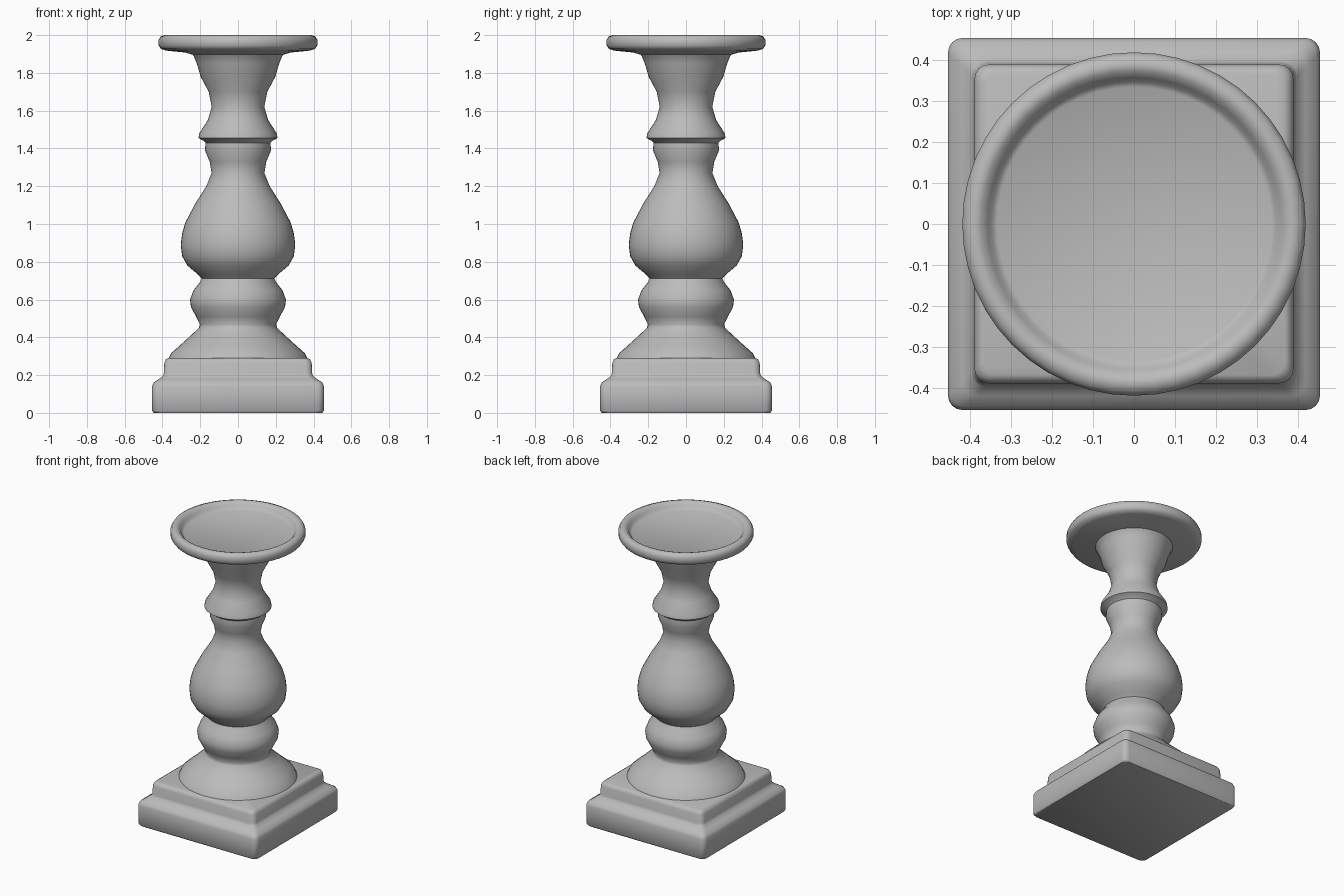
import bpy
import bmesh
import math

if "Cube" in bpy.data.objects:
    bpy.data.objects.remove(bpy.data.objects["Cube"], do_unlink=True)

# One plain grey stone finish
stone = bpy.data.materials.new("grey stone")
stone.use_nodes = True
GREY = (0.5, 0.5, 0.5, 1)
stone.diffuse_color = GREY
stone.node_tree.nodes["Principled BSDF"].inputs["Base Color"].default_value = GREY


def circle(r, sides=48):
    return [(r * math.cos(math.tau * i / sides), r * math.sin(math.tau * i / sides))
            for i in range(sides)]


def soft_square(half, corner=0.035, steps=4):
    """Square outline with rounded corners."""
    points = []
    for sx, sy, start in ((1, 1, 0), (-1, 1, 90), (-1, -1, 180), (1, -1, 270)):
        for i in range(steps + 1):
            a = math.radians(start + 90 * i / steps)
            points.append((sx * (half - corner) + corner * math.cos(a),
                           sy * (half - corner) + corner * math.sin(a)))
    return points


def loft(name, profile, outline, angle):
    """Stack outlines of (size, height) into a closed solid."""
    bm = bmesh.new()
    rings = [[bm.verts.new((x, y, z)) for x, y in outline(size)] for size, z in profile]
    for low, high in zip(rings, rings[1:]):
        n = len(low)
        for i in range(n):
            j = (i + 1) % n
            bm.faces.new((low[i], low[j], high[j], high[i]))
    bm.faces.new(rings[0][::-1])
    bm.faces.new(rings[-1])
    mesh = bpy.data.meshes.new(name)
    bm.to_mesh(mesh)
    bm.free()
    mesh.materials.append(stone)
    obj = bpy.data.objects.new(name, mesh)
    bpy.context.collection.objects.link(obj)
    bpy.ops.object.select_all(action="DESELECT")
    obj.select_set(True)
    bpy.context.view_layer.objects.active = obj
    bpy.ops.object.shade_smooth_by_angle(angle=math.radians(angle))
    return obj


# Square stepped foot
loft("plinth", [(0.447, 0), (0.455, 0.012), (0.455, 0.14), (0.447, 0.16),
                (0.42, 0.178), (0.398, 0.195), (0.393, 0.21), (0.39, 0.265),
                (0.382, 0.283), (0.37, 0.29)], soft_square, 50)

# Turned baluster shaft
loft("shaft", [(0.37, 0.285), (0.355, 0.315), (0.31, 0.355), (0.255, 0.405),
               (0.207, 0.45), (0.202, 0.468), (0.222, 0.51), (0.249, 0.56),
               (0.254, 0.60), (0.235, 0.65), (0.203, 0.69), (0.192, 0.712),
               (0.215, 0.735), (0.268, 0.78), (0.296, 0.83), (0.303, 0.89),
               (0.296, 0.95), (0.278, 1.01), (0.225, 1.11), (0.168, 1.2),
               (0.14, 1.27), (0.15, 1.33), (0.175, 1.39), (0.172, 1.43),
               (0.185, 1.442), (0.209, 1.455), (0.205, 1.48), (0.16, 1.55),
               (0.139, 1.62), (0.155, 1.70), (0.198, 1.78), (0.218, 1.85),
               (0.235, 1.89), (0.27, 1.93)], circle, 50)

# Round dish with a raised rim and shallow well
loft("dish", [(0.235, 1.895), (0.28, 1.908), (0.38, 1.918), (0.408, 1.927),
              (0.42, 1.945), (0.42, 1.975), (0.41, 1.993), (0.39, 2),
              (0.375, 1.996), (0.358, 1.98), (0.348, 1.962), (0.335, 1.955)], circle, 50)
